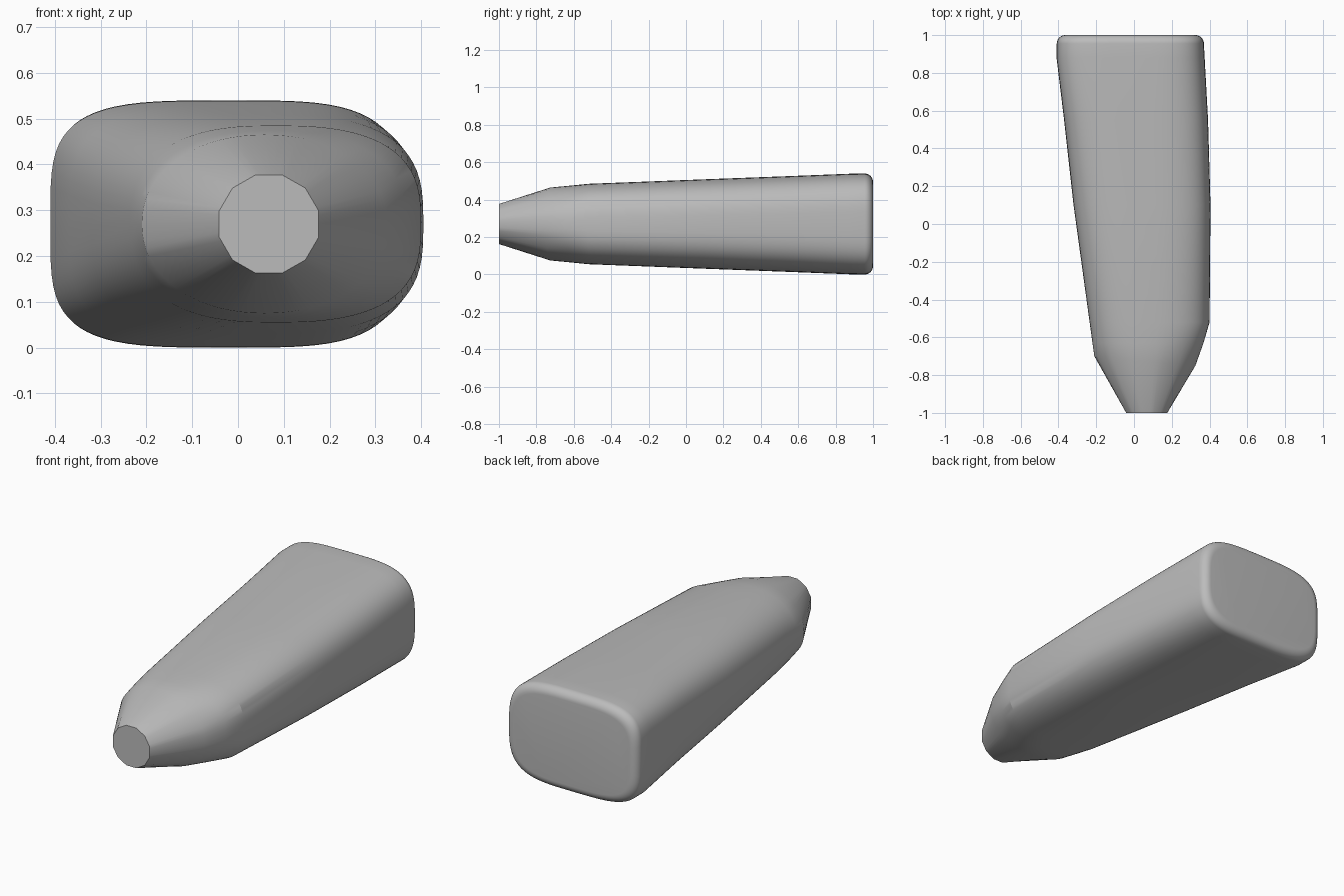
import bpy, bmesh
from math import sin, cos, pi, radians

cube = bpy.data.objects.get("Cube")
if cube:
    bpy.data.objects.remove(cube, do_unlink=True)

SIDES = 72
MID_Z = 0.27


def section(bm, y, left, right, half_h, n_left, n_right, tilt=0.0, facets=0):
    """Rounded-box ring; tilt pushes its left edge back, facets makes it a polygon."""
    mid, half_w = (left + right) / 2, (right - left) / 2
    ring = []
    for i in range(SIDES):
        t = 2 * pi * i / SIDES
        c, s = cos(t), sin(t)
        n = n_right + (n_left - n_right) * (1 - c) / 2
        u = abs(c) ** (2 / n) * (1 if c >= 0 else -1)
        v = abs(s) ** (2 / n) * (1 if s >= 0 else -1)
        k = 1.0
        if facets:
            step = 2 * pi / facets
            k = cos(step / 2) / cos((t + step / 2) % step - step / 2)
        ring.append(bm.verts.new((mid + half_w * u * k, y - tilt * u,
                                  MID_Z + half_h * v * k)))
    return ring


bm = bmesh.new()

# Nose tip, slanted nose ring, then the widening body
rings = [
    section(bm, -1.0, -0.045, 0.18, 0.111, 2, 2, facets=12),
    section(bm, -0.725, -0.21, 0.325, 0.195, 2.1, 2.1, tilt=0.025),
    section(bm, -0.63, -0.22, 0.368, 0.204, 2.3, 2.4),
    section(bm, -0.52, -0.235, 0.4, 0.215, 2.5, 2.8),
    section(bm, 0.1, -0.32, 0.405, 0.239, 3.0, 3.0),
    section(bm, 0.55, -0.37, 0.392, 0.256, 3.5, 3.2),
    section(bm, 0.88, -0.41, 0.374, 0.269, 4.0, 3.4),
]

# Rounded rear rim
FILLET, STEPS = 0.045, 8
for i in range(STEPS + 1):
    a = i / STEPS * pi / 2
    inset = FILLET * (1 - cos(a))
    rings.append(section(bm, 1 - FILLET + FILLET * sin(a), -0.409 + inset,
                         0.37 - inset, 0.27 - inset, 4.0, 3.5))

# Skin and end caps
for a, b in zip(rings, rings[1:]):
    for i in range(SIDES):
        j = (i + 1) % SIDES
        bm.faces.new((a[i], a[j], b[j], b[i]))
bm.faces.new(rings[0])
bm.faces.new(rings[-1])
bmesh.ops.recalc_face_normals(bm, faces=bm.faces)

mesh = bpy.data.meshes.new("tapered_body")
bm.to_mesh(mesh)
bm.free()
body = bpy.data.objects.new("tapered_body", mesh)
bpy.context.collection.objects.link(body)

# Plain grey surface
grey = bpy.data.materials.new("plain_grey")
grey.use_nodes = True
colour = (0.5, 0.5, 0.5, 1)
grey.diffuse_color = colour
grey.node_tree.nodes["Principled BSDF"].inputs["Base Color"].default_value = colour
mesh.materials.append(grey)

bpy.ops.object.select_all(action="DESELECT")
body.select_set(True)
bpy.context.view_layer.objects.active = body
bpy.ops.object.shade_smooth_by_angle(angle=radians(17))
